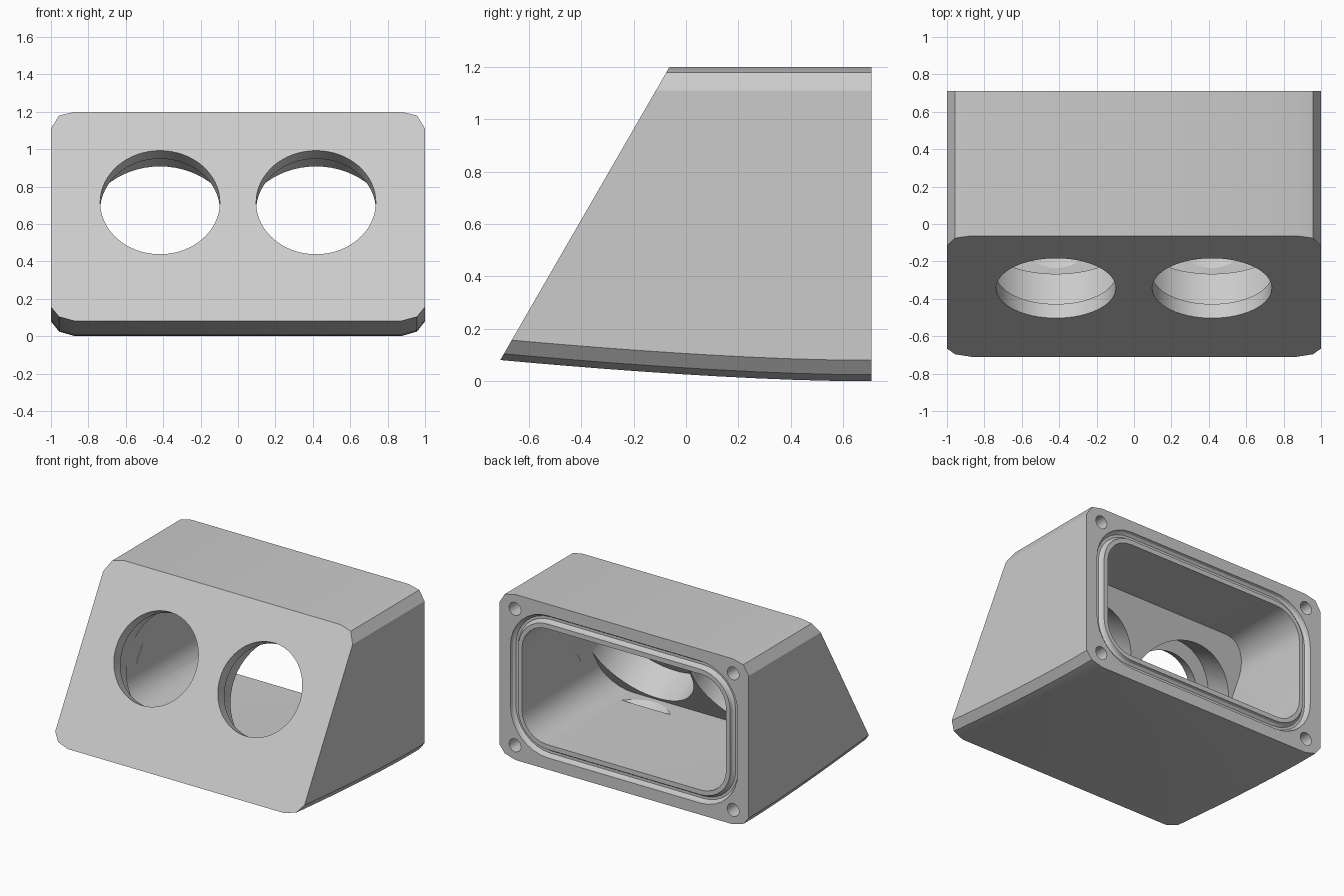
import bpy, bmesh, math
from mathutils import Vector, Matrix

if "Cube" in bpy.data.objects:
    bpy.data.objects.remove(bpy.data.objects["Cube"])

BACK = 0.71
SLOPE = math.radians(30)
INWARD = Vector((0, math.cos(SLOPE), -math.sin(SLOPE)))  # into the sloped face
FRONT_EDGE = Vector((0, -BACK, 0.08))
MID_Z = 0.6

grey = bpy.data.materials.new("plain grey")
grey.use_nodes = True
grey.diffuse_color = (0.6, 0.6, 0.6, 1)
grey.node_tree.nodes["Principled BSDF"].inputs["Base Color"].default_value = (0.6, 0.6, 0.6, 1)


def finish(bm, name):
    bmesh.ops.recalc_face_normals(bm, faces=bm.faces[:])
    mesh = bpy.data.meshes.new(name)
    bm.to_mesh(mesh)
    bm.free()
    ob = bpy.data.objects.new(name, mesh)
    mesh.materials.append(grey)
    bpy.context.collection.objects.link(ob)
    return ob


def loft(rings, closed=False):
    """Skin a row of equal rings; cap the ends unless the row closes on itself."""
    bm = bmesh.new()
    rows = [[bm.verts.new(p) for p in ring] for ring in rings]
    pairs = list(zip(rows, rows[1:])) + ([(rows[-1], rows[0])] if closed else [])
    for a, b in pairs:
        for i in range(len(a)):
            j = (i + 1) % len(a)
            bm.faces.new((a[i], a[j], b[j], b[i]))
    if not closed:
        bm.faces.new(rows[0])
        bm.faces.new(rows[-1])
    return bm


def slice_front(bm, depth):
    """Cut along the sloped plane, moved inward by depth, and cap the cut."""
    cut = bmesh.ops.bisect_plane(bm, geom=bm.verts[:] + bm.edges[:] + bm.faces[:],
                                 plane_co=FRONT_EDGE + INWARD * depth,
                                 plane_no=INWARD, clear_inner=True)
    edges = [e for e in cut["geom_cut"] if isinstance(e, bmesh.types.BMEdge)]
    bmesh.ops.contextual_create(bm, geom=edges)


def rounded(half_w, half_h, radius, y, steps=6):
    ring = []
    for k, (sx, sz) in enumerate([(1, 1), (-1, 1), (-1, -1), (1, -1)]):
        for i in range(steps + 1):
            a = (k + i / steps) * math.pi / 2
            ring.append((sx * (half_w - radius) + radius * math.cos(a), y,
                         MID_Z + sz * (half_h - radius) + radius * math.sin(a)))
    return ring


def cylinder(radius, depth, centre, axis, segments):
    bm = bmesh.new()
    turn = Vector(axis).to_track_quat("Z", "Y").to_matrix().to_4x4()
    bmesh.ops.create_cone(bm, cap_ends=True, segments=segments, radius1=radius, radius2=radius,
                          depth=depth, matrix=Matrix.Translation(centre) @ turn)
    return bm


def carve(target, bm):
    cutter = finish(bm, "cutter")
    cutter.hide_render = True
    mod = target.modifiers.new("cut", "BOOLEAN")
    mod.operation = "DIFFERENCE"
    mod.solver = "EXACT"
    mod.object = cutter
    bpy.context.view_layer.objects.active = target
    bpy.ops.object.modifier_apply(modifier=mod.name)
    bpy.data.objects.remove(cutter)


# Outer shell: soft-cornered section with an underside rising to the front
def shell_ring(y):
    rise = 0.08 * (max(0, 0.6 - y) / 1.31) ** 1.5
    side = [(0.87, rise), (0.957, 0.025 + rise), (1, 0.08 + rise),
            (1, 1.11), (0.957, 1.18), (0.87, 1.2)]
    return [(x, y, z) for x, z in side] + [(-x, y, z) for x, z in reversed(side)]


stations = [-0.76 + i * (BACK + 0.76) / 10 for i in range(11)]
bm = loft([shell_ring(y) for y in stations])
slice_front(bm, 0)
housing = finish(bm, "housing")

# Inner cavity, open at the back, with a thick sloped front wall
bm = loft([rounded(0.82, 0.42, 0.2, y) for y in (-0.9, BACK + 0.1)])
slice_front(bm, 0.325)
carve(housing, bm)

# Two round openings, each with a wider bore from the inside
for side in (-1, 1):
    centre = Vector((side * 0.417, -0.346, 0.717))
    carve(housing, cylinder(0.32, 0.5, centre, INWARD, 64))
    carve(housing, cylinder(0.41, 0.36, centre + INWARD * 0.27, INWARD, 64))

# Half-round seal groove around the back opening
groove = []
for i in range(10):
    a = i * math.tau / 10
    inset = 0.03 * math.cos(a)
    groove.append(rounded(0.882 + inset, 0.485 + inset, 0.27 + inset,
                          BACK + 0.035 * math.sin(a), 8))
carve(housing, loft(groove, closed=True))

# Blind screw holes in the back corners
for x in (-0.875, 0.875):
    for z in (0.105, 1.095):
        carve(housing, cylinder(0.047, 0.6, (x, BACK, z), (0, 1, 0), 24))

bpy.ops.object.select_all(action="DESELECT")
housing.select_set(True)
bpy.context.view_layer.objects.active = housing
bpy.ops.object.shade_smooth_by_angle(angle=math.radians(30))
